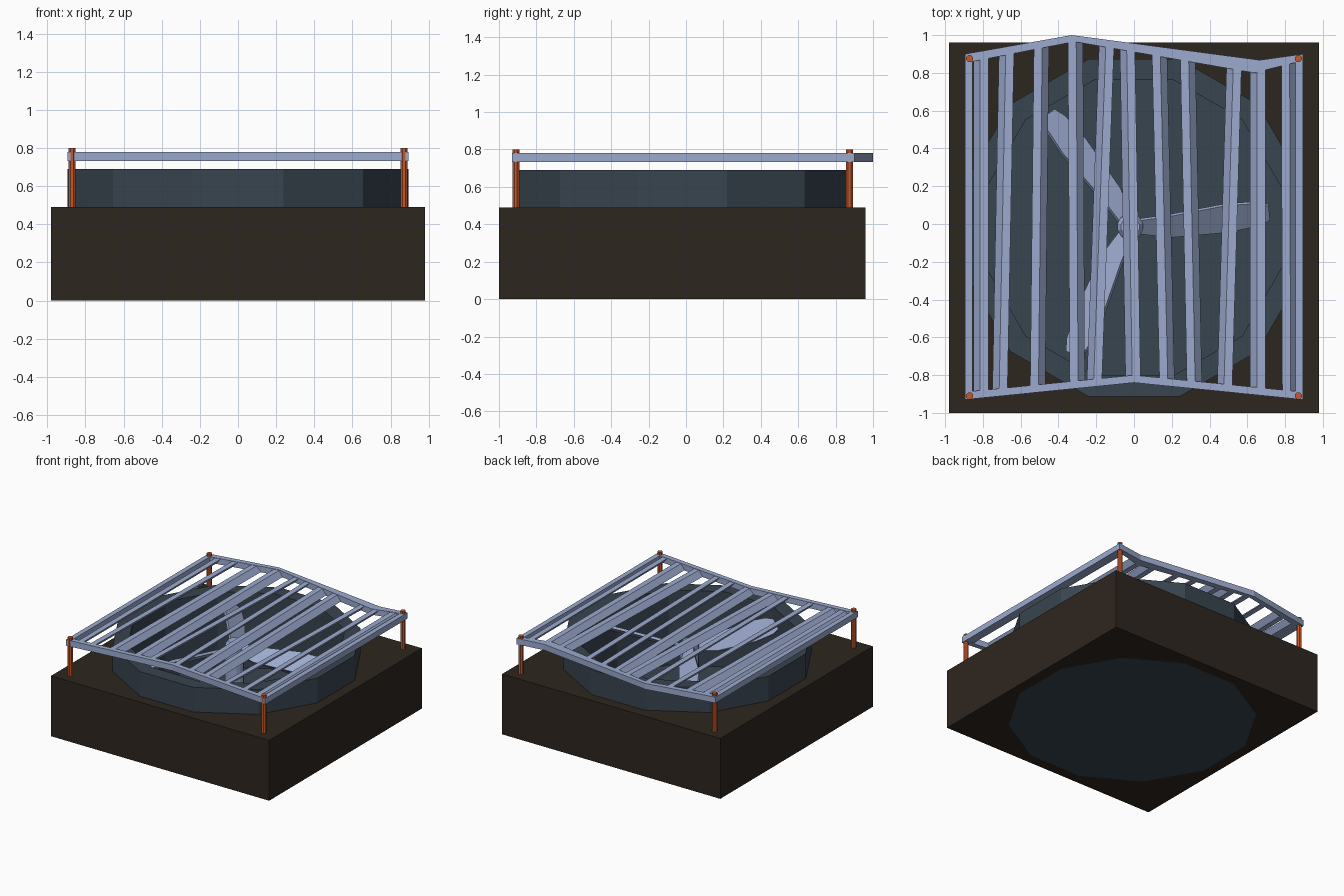
import bpy, bmesh, math
from mathutils import Matrix, Vector

if "Cube" in bpy.data.objects:
    bpy.data.objects.remove(bpy.data.objects["Cube"])


def material(name, rgb):
    m = bpy.data.materials.new(name)
    m.diffuse_color = (*rgb, 1)
    m.use_nodes = True
    m.node_tree.nodes["Principled BSDF"].inputs["Base Color"].default_value = m.diffuse_color
    return m


BROWN = material("dark_brown", (0.027, 0.019, 0.014))
SLATE = material("slate", (0.04, 0.058, 0.08))
STEEL = material("pale_steel", (0.33, 0.40, 0.62))
RUST = material("orange_rust", (0.55, 0.10, 0.025))


def finish(name, bm, mat):
    bmesh.ops.recalc_face_normals(bm, faces=bm.faces)
    me = bpy.data.meshes.new(name)
    bm.to_mesh(me)
    bm.free()
    me.materials.append(mat)
    ob = bpy.data.objects.new(name, me)
    bpy.context.collection.objects.link(ob)
    return ob


def loft(name, rings, mat, closed=False, matrix=None):
    """Skin equal-sized vertex rings; cap the ends unless closed."""
    bm = bmesh.new()
    vs = [[bm.verts.new(p) for p in ring] for ring in rings]
    n, k = len(vs), len(vs[0])
    for i in range(n if closed else n - 1):
        a, b = vs[i], vs[(i + 1) % n]
        for j in range(k):
            bm.faces.new((a[j], a[(j + 1) % k], b[(j + 1) % k], b[j]))
    if not closed:
        bm.faces.new(vs[0])
        bm.faces.new(vs[-1])
    if matrix:
        bm.transform(matrix)
    return finish(name, bm, mat)


def circle(r, z, sides, cx=0, cy=0):
    return [(cx + r * math.cos(2 * math.pi * (i + 0.5) / sides),
             cy + r * math.sin(2 * math.pi * (i + 0.5) / sides), z) for i in range(sides)]


def rect(x0, x1, y0, y1, z):
    return [(x0, y0, z), (x1, y0, z), (x1, y1, z), (x0, y1, z)]


CY = -0.02
R_OUT, R_IN, FLOOR = 0.926, 0.81, 0.08

# Housing: square block with a twelve-sided opening
block = loft("housing_block", [rect(-0.98, 0.98, -1, 0.96, z) for z in (0, 0.49)], BROWN)
cutter = loft("opening_cutter", [circle(R_OUT - 0.002, z, 12, 0, CY) for z in (-0.2, 0.8)], BROWN)
cutter.hide_render = True
cutter.hide_set(True)
mod = block.modifiers.new("opening", 'BOOLEAN')
mod.object = cutter
mod.solver = 'EXACT'

# Duct: twelve-sided cup standing in the block
loft("fan_duct", [circle(r, z, 12, 0, CY) for r, z in
                  ((R_OUT, 0), (R_OUT, 0.69), (R_IN, 0.69), (R_IN, FLOOR))], SLATE)

# Hub with a chamfered cap
HX, HY, HZ = -0.02, -0.015, 0.6
loft("fan_hub", [circle(r, z, 12, HX, HY) for r, z in
                 ((0.07, FLOOR), (0.07, 0.63), (0.05, 0.66))], STEEL)

# Blades: (distance, trailing edge, leading edge), pitched about their length
outline = [(0.03, -0.04, 0.04), (0.2, -0.085, 0.05), (0.52, -0.085, 0.09),
           (0.68, -0.06, 0.085), (0.74, -0.03, 0.06)]
for i in range(3):
    mx = (Matrix.Translation((HX, HY, HZ)) @ Matrix.Rotation(math.radians(5 + 120 * i), 4, 'Z')
          @ Matrix.Rotation(math.radians(35), 4, 'X'))
    loft(f"fan_blade_{i + 1}", [rect_ for rect_ in
         [[(d, a, -0.01), (d, b, -0.01), (d, b, 0.01), (d, a, 0.01)] for d, a, b in outline]],
         STEEL, matrix=mx)

# Corner posts
for i, (x, y) in enumerate([(-0.87, -0.91), (0.87, -0.91), (0.87, 0.875), (-0.87, 0.875)]):
    loft(f"corner_post_{i + 1}", [circle(0.02, z, 8, x, y) for z in (0.45, 0.80)], RUST)

# Bent outer frame: outer and inner outline pairs
Z0, Z1 = 0.732, 0.78
pairs = [((-0.895, -0.93), (-0.855, -0.885)), ((0, -0.84), (0, -0.80)),
         ((0.895, -0.93), (0.855, -0.885)), ((0.895, 0.90), (0.855, 0.855)),
         ((0.665, 0.868), (0.635, 0.80)), ((-0.33, 1.0), (-0.315, 0.965)),
         ((-0.895, 0.90), (-0.855, 0.86))]
loft("grille_frame", [[(*o, Z0), (*o, Z1), (*i, Z1), (*i, Z0)] for o, i in pairs], STEEL, closed=True)


def along(x, pts):
    for (xa, ya), (xb, yb) in zip(pts, pts[1:]):
        if xa <= x <= xb:
            return ya + (yb - ya) * (x - xa) / (xb - xa)
    return pts[0][1]


BACK = [(-0.9, 0.88), (-0.32, 0.98), (0.65, 0.835), (0.9, 0.88)]
FRONT = [(-0.9, -0.91), (0, -0.82), (0.9, -0.91)]

# Grille slats: front x, back x and lean of the cross-section
slats = [(-0.81, -0.81, 1), (-0.71, -0.675, 1), (-0.51, -0.49, -1), (-0.30, -0.31, -1),
         (-0.21, -0.145, 1), (-0.005, -0.035, 1), (0.175, 0.135, -1), (0.32, 0.285, -1),
         (0.48, 0.53, 1), (0.655, 0.655, 1), (0.825, 0.82, -1)]
for n, (xf, xb, lean) in enumerate(slats):
    ends = []
    for x, y in ((xf, along(xf, FRONT)), (xb, along(xb, BACK))):
        s = 0.018 * lean
        ends.append([(x - 0.022 - s, y, Z0 + 0.003), (x + 0.022 - s, y, Z0 + 0.003),
                     (x + 0.022 + s, y, Z1 - 0.003), (x - 0.022 + s, y, Z1 - 0.003)])
    loft(f"grille_slat_{n + 1}", ends, STEEL)
